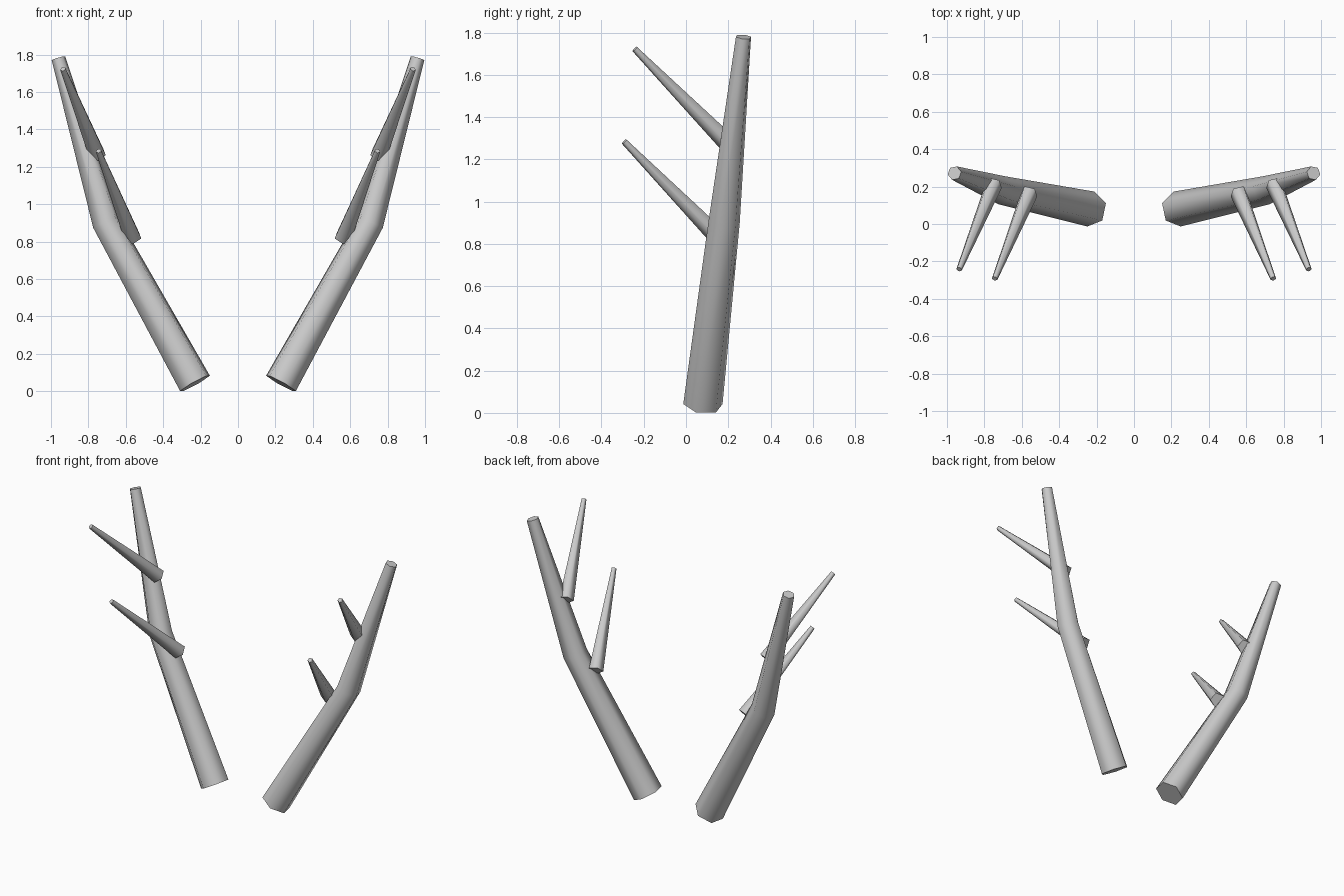
import bpy, bmesh, math
from mathutils import Vector

if "Cube" in bpy.data.objects:
    bpy.data.objects.remove(bpy.data.objects["Cube"])


def tapered_tube(name, points, radii, sides, twist=0.0):
    """Capped tapering tube along a path, mirrored across x = 0."""
    pts = [Vector(p) for p in points]
    bm = bmesh.new()
    rings = []
    for i, (p, r) in enumerate(zip(pts, radii)):
        # tangent bisects the neighbouring segments
        t = Vector()
        if i > 0:
            t += (p - pts[i - 1]).normalized()
        if i < len(pts) - 1:
            t += (pts[i + 1] - p).normalized()
        t.normalize()
        h = Vector((0, 0, 1)).cross(t).normalized()
        u = t.cross(h)
        angles = [twist + 2 * math.pi * k / sides for k in range(sides)]
        rings.append([bm.verts.new(p + r * (math.cos(a) * h + math.sin(a) * u))
                      for a in angles])
    for a, b in zip(rings, rings[1:]):
        for k in range(sides):
            n = (k + 1) % sides
            bm.faces.new((a[k], a[n], b[n], b[k])).smooth = True
    caps = [bm.faces.new(rings[0][::-1]), bm.faces.new(rings[-1])]
    for f in caps:
        for e in f.edges:
            e.smooth = False
    bmesh.ops.recalc_face_normals(bm, faces=bm.faces)
    mesh = bpy.data.meshes.new(name)
    bm.to_mesh(mesh)
    bm.free()
    obj = bpy.data.objects.new(name, mesh)
    bpy.context.collection.objects.link(obj)
    mirror = obj.modifiers.new("mirror", 'MIRROR')
    mirror.use_mirror_merge = False
    return obj


# Main bent beams
tapered_tube("antler_beam",
             [(0.23, 0.08, 0.042), (0.705, 0.18, 0.9), (0.96, 0.272, 1.78)],
             [0.095, 0.077, 0.038], 6)

# Forward-pointing tines
tapered_tube("lower_tine", [(0.56, 0.168, 0.82), (0.745, -0.292, 1.285)],
             [0.048, 0.016], 5, math.radians(-30))
tapered_tube("upper_tine", [(0.75, 0.213, 1.265), (0.935, -0.242, 1.723)],
             [0.048, 0.016], 5, math.radians(-30))
